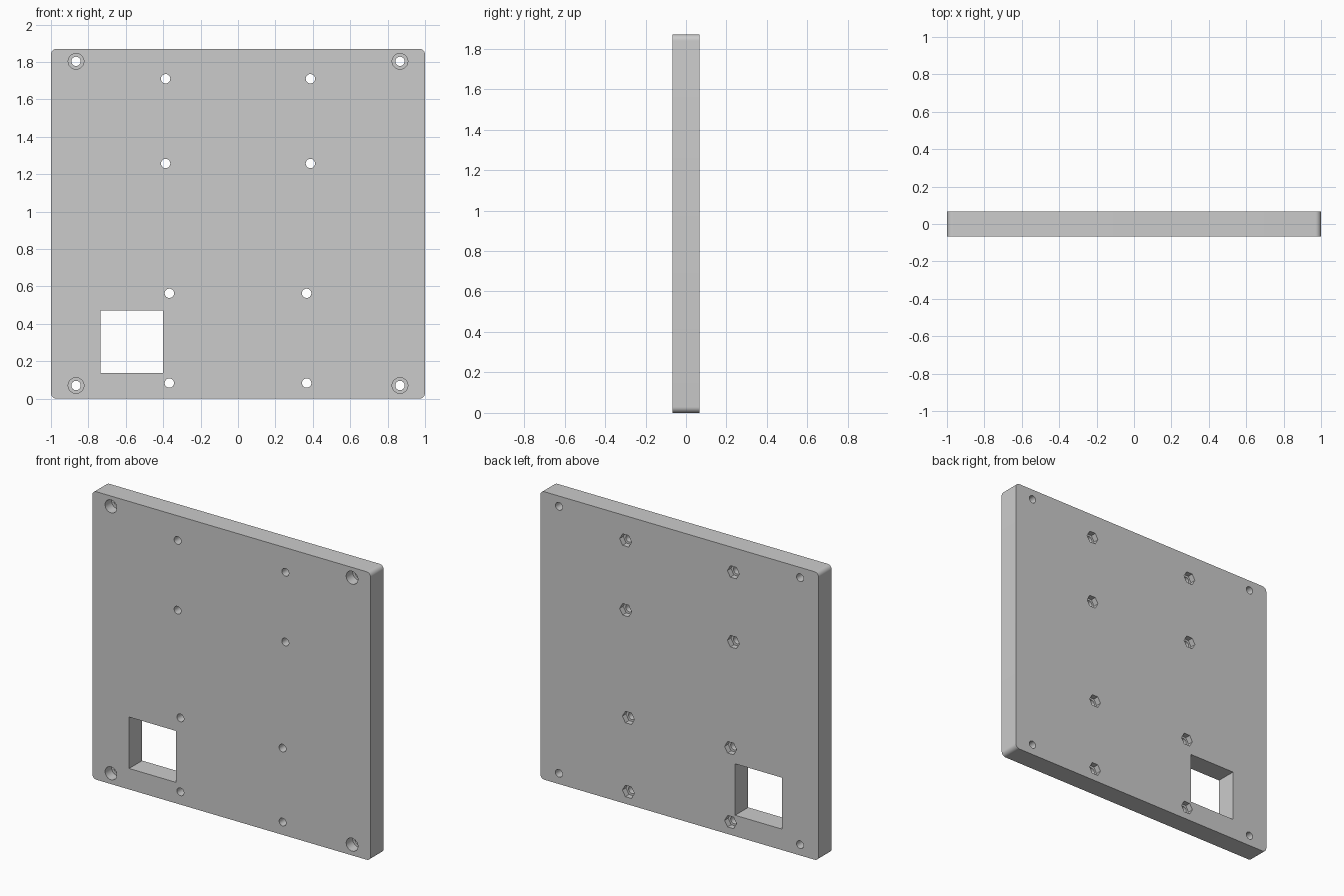
import bpy, bmesh, math

if "Cube" in bpy.data.objects:
    bpy.data.objects.remove(bpy.data.objects["Cube"])

HALF_T = 0.067
HEIGHT = 1.87
CORNER = 0.03


def prism(name, points, y0, y1):
    """Extrude an (x, z) outline from y0 to y1."""
    bm = bmesh.new()
    face = bm.faces.new([bm.verts.new((x, y0, z)) for x, z in points])
    ext = bmesh.ops.extrude_face_region(bm, geom=[face])
    moved = [v for v in ext["geom"] if isinstance(v, bmesh.types.BMVert)]
    bmesh.ops.translate(bm, verts=moved, vec=(0, y1 - y0, 0))
    bmesh.ops.recalc_face_normals(bm, faces=bm.faces[:])
    mesh = bpy.data.meshes.new(name)
    bm.to_mesh(mesh)
    bm.free()
    obj = bpy.data.objects.new(name, mesh)
    bpy.context.collection.objects.link(obj)
    return obj


def ring(x, z, r, n, start=0.0, sweep=math.tau, closed=True):
    steps = n if closed else n - 1
    return [(x + r * math.cos(start + sweep * i / steps),
             z + r * math.sin(start + sweep * i / steps)) for i in range(n)]


def cut(target, points, y0, y1):
    """Subtract a prism from the target."""
    cutter = prism("cutter", points, y0, y1)
    cutter.hide_render = True
    mod = target.modifiers.new("cut", "BOOLEAN")
    mod.operation = "DIFFERENCE"
    mod.solver = "EXACT"
    mod.object = cutter
    bpy.context.view_layer.objects.active = target
    bpy.ops.object.modifier_apply(modifier=mod.name)
    bpy.data.objects.remove(cutter)


# Plate with rounded corners
outline = []
corners = [(1, HEIGHT), (-1, HEIGHT), (-1, 0), (1, 0)]
for i, (x, z) in enumerate(corners):
    cx = x - math.copysign(CORNER, x)
    cz = z - CORNER if z else CORNER
    outline += ring(cx, cz, CORNER, 9, i * math.pi / 2, math.pi / 2, False)
plate = prism("mounting_plate", outline, -HALF_T, HALF_T)

# Square window
cut(plate, [(-0.735, 0.136), (-0.4, 0.136), (-0.4, 0.47), (-0.735, 0.47)], -0.2, 0.2)

for side in (-1, 1):
    # Corner screw holes, counterbored from the front
    for z in (0.07, 1.803):
        cut(plate, ring(side * 0.866, z, 0.025, 32), -0.2, 0.2)
        cut(plate, ring(side * 0.866, z, 0.042, 32), -0.2, 0.0)
    # Inner screw holes with hexagonal nut pockets on the back
    for x, z in ((0.387, 1.71), (0.387, 1.257), (0.367, 0.563), (0.367, 0.083)):
        cut(plate, ring(side * x, z, 0.025, 32), -0.2, 0.2)
        cut(plate, ring(side * x, z, 0.043, 6), 0.03, 0.2)

plate.select_set(True)
bpy.context.view_layer.objects.active = plate
bpy.ops.object.shade_smooth_by_angle(angle=math.radians(30))
